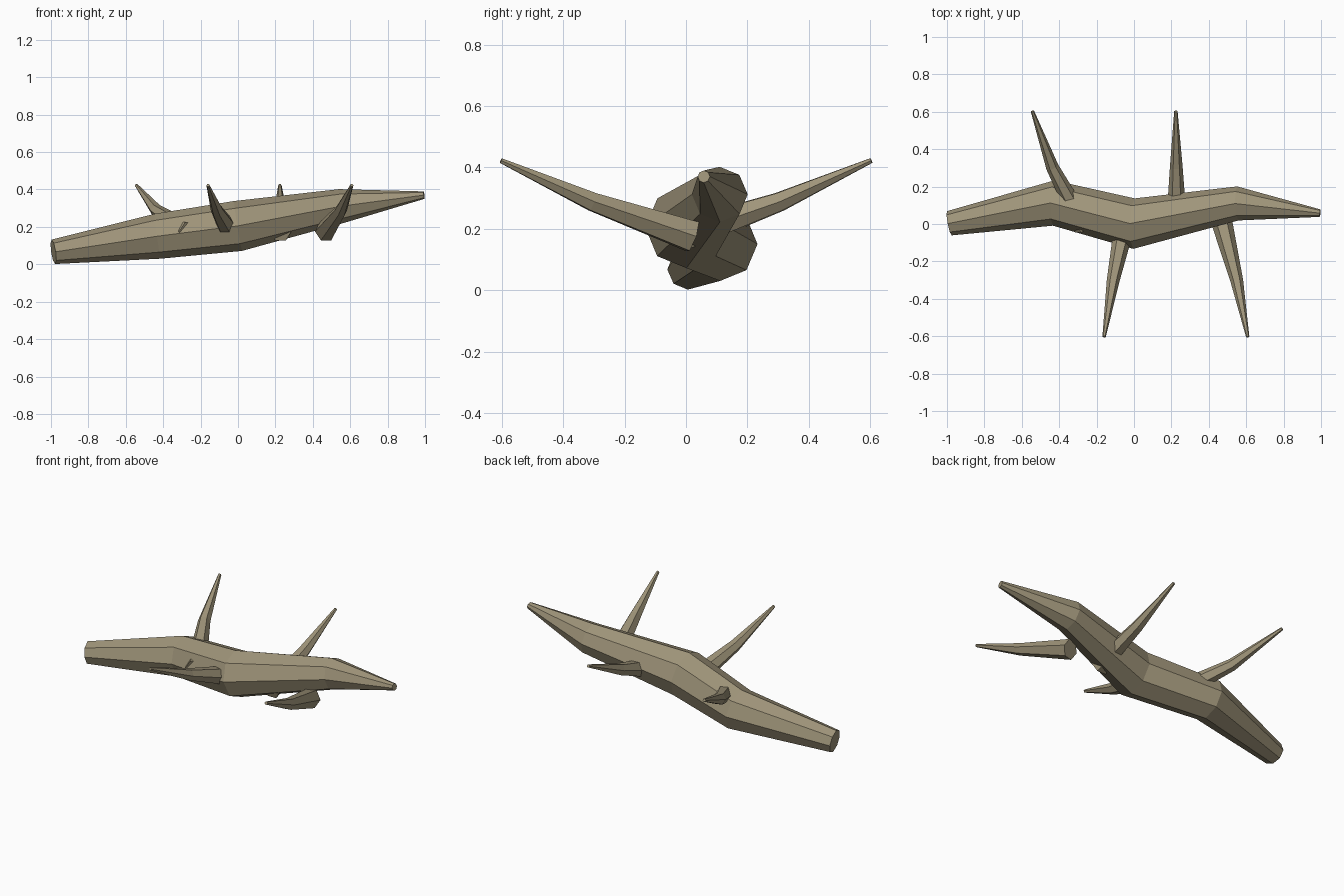
import bpy, bmesh, math
from mathutils import Vector

if "Cube" in bpy.data.objects:
    bpy.data.objects.remove(bpy.data.objects["Cube"])

wood = bpy.data.materials.new("weathered_wood")
wood.diffuse_color = (0.35, 0.30, 0.195, 1)
wood.use_nodes = True
wood.node_tree.nodes["Principled BSDF"].inputs["Base Color"].default_value = wood.diffuse_color


def tapered_tube(name, stations, sides):
    """Flat-faced tube through (centre, radius) stations, capped at both ends."""
    pts = [Vector(p) for p, r in stations]
    bm = bmesh.new()
    rings = []
    for i, (p, (_, r)) in enumerate(zip(pts, stations)):
        before = (p - pts[i - 1]).normalized() if i else Vector()
        after = (pts[i + 1] - p).normalized() if i < len(pts) - 1 else Vector()
        along = (before + after).normalized()
        side = along.cross(Vector((0, 0, 1))).normalized()
        up = side.cross(along)
        angles = [2 * math.pi * k / sides for k in range(sides)]
        rings.append([bm.verts.new(p + r * (math.cos(a) * side + math.sin(a) * up))
                      for a in angles])
    for a, b in zip(rings, rings[1:]):
        for k in range(sides):
            n = (k + 1) % sides
            bm.faces.new((a[k], a[n], b[n], b[k]))
    bm.faces.new(rings[0])
    bm.faces.new(rings[-1])
    bmesh.ops.recalc_face_normals(bm, faces=bm.faces)
    mesh = bpy.data.meshes.new(name)
    bm.to_mesh(mesh)
    bm.free()
    mesh.materials.append(wood)
    obj = bpy.data.objects.new(name, mesh)
    bpy.context.collection.objects.link(obj)


# Crooked eight-sided trunk, thick end at the left
tapered_tube("trunk", [
    ((-0.987, 0.004, 0.067), 0.066),
    ((-0.430, 0.112, 0.150), 0.121),
    ((0.000, 0.002, 0.205), 0.135),
    ((0.555, 0.110, 0.312), 0.091),
    ((0.995, 0.058, 0.370), 0.020),
], 8)

# Six-sided branches: x at base, bend and tip, and the side they grow to
branches = {
    "front_right_branch": (0.467, 0.550, 0.608, -1),
    "front_left_branch": (-0.045, -0.112, -0.160, -1),
    "back_right_branch": (0.228, 0.226, 0.224, 1),
    "back_left_branch": (-0.265, -0.437, -0.543, 1),
}
for name, (base, bend, tip, d) in branches.items():
    tapered_tube(name, [
        ((base, -0.02 * d, 0.175), 0.057),
        ((bend, 0.305 * d, 0.288), 0.034),
        ((tip, 0.603 * d, 0.422), 0.009),
    ], 6)
